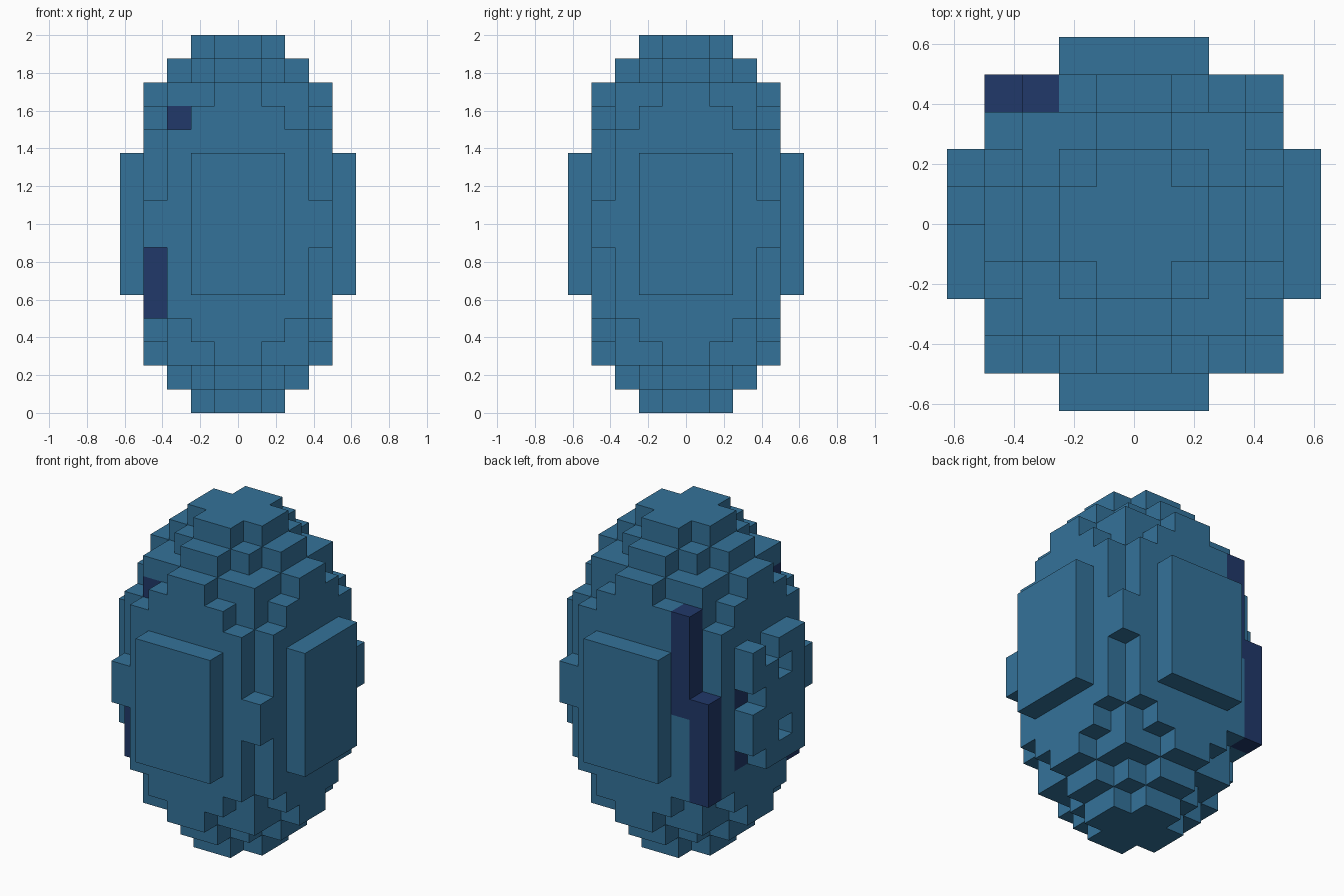
import bpy, bmesh
from mathutils import Vector

cube = bpy.data.objects.get("Cube")
if cube:
    bpy.data.objects.remove(cube, do_unlink=True)

U = 0.125            # block size
RAD, HALF = 5, 8     # egg radius and half height, in blocks


def material(name, rgb):
    m = bpy.data.materials.new(name)
    m.use_nodes = True
    m.diffuse_color = (*rgb, 1)
    m.node_tree.nodes["Principled BSDF"].inputs["Base Color"].default_value = (*rgb, 1)
    return m


blue = material("steel_blue", (0.034, 0.170, 0.322))
navy = material("navy_blue", (0.0152, 0.0395, 0.144))


def column(i, j, k0, k1):
    """Blocks stacked from level k0 up to, but not including, k1."""
    return {(i, j, k) for k in range(k0, k1)}


# Egg: every block whose centre lies inside the ellipsoid
egg = {(i, j, k)
       for i in range(-RAD, RAD) for j in range(-RAD, RAD) for k in range(2 * HALF)
       if ((i + .5) ** 2 + (j + .5) ** 2) / RAD ** 2 + ((k + .5 - HALF) / HALF) ** 2 < 1}

# Chipped blocks of the right side panel
chips = {(-5, 1, 8), (-5, 1, 5), (-5, 0, 10), (-5, -1, 9), (-5, -1, 6)}
egg -= chips

# Dark patches: two raised strips at the back corner, spots on the right side
strips = column(-3, 3, 8, 13) | column(-4, 3, 4, 9)
spots = column(-4, -3, 4, 7) | {(-3, -3, 12), (-4, 1, 8), (-4, 1, 5)}
dark = strips | spots
solid = egg | dark

# Outward directions and the four corners of each block side
SIDES = []
for axis in range(3):
    for s in (0, 1):
        n = [0, 0, 0]
        n[axis] = 2 * s - 1
        ring = []
        for a, b in ((0, 0), (1, 0), (1, 1), (0, 1)):
            c = [0, 0, 0]
            c[axis], c[(axis + 1) % 3], c[(axis + 2) % 3] = s, a, b
            ring.append(tuple(c))
        SIDES.append((tuple(n), ring if s else ring[::-1]))


def build(name, cells, mat):
    """Mesh of the exposed block sides."""
    bm = bmesh.new()
    verts = {}
    for cell in sorted(cells):
        for n, ring in SIDES:
            if tuple(p + q for p, q in zip(cell, n)) in solid:
                continue
            loop = []
            for c in ring:
                key = tuple(p + q for p, q in zip(cell, c))
                if key not in verts:
                    verts[key] = bm.verts.new(Vector(key) * U)
                loop.append(verts[key])
            bm.faces.new(loop)
    me = bpy.data.meshes.new(name)
    bm.to_mesh(me)
    bm.free()
    me.materials.append(mat)
    ob = bpy.data.objects.new(name, me)
    bpy.context.collection.objects.link(ob)
    return ob


# Side panels are the outermost blocks in x or y
panels = {
    "left_panel": {c for c in egg if c[0] == RAD - 1},
    "right_panel": {c for c in egg if c[0] == -RAD},
    "back_panel": {c for c in egg if c[1] == RAD - 1},
    "front_panel": {c for c in egg if c[1] == -RAD},
}
body = egg - dark - set().union(*panels.values())

build("egg_body", body, blue)
for name, cells in panels.items():
    build(name, cells, blue)
build("dark_strips", strips, navy)
build("dark_spots", spots, navy)
